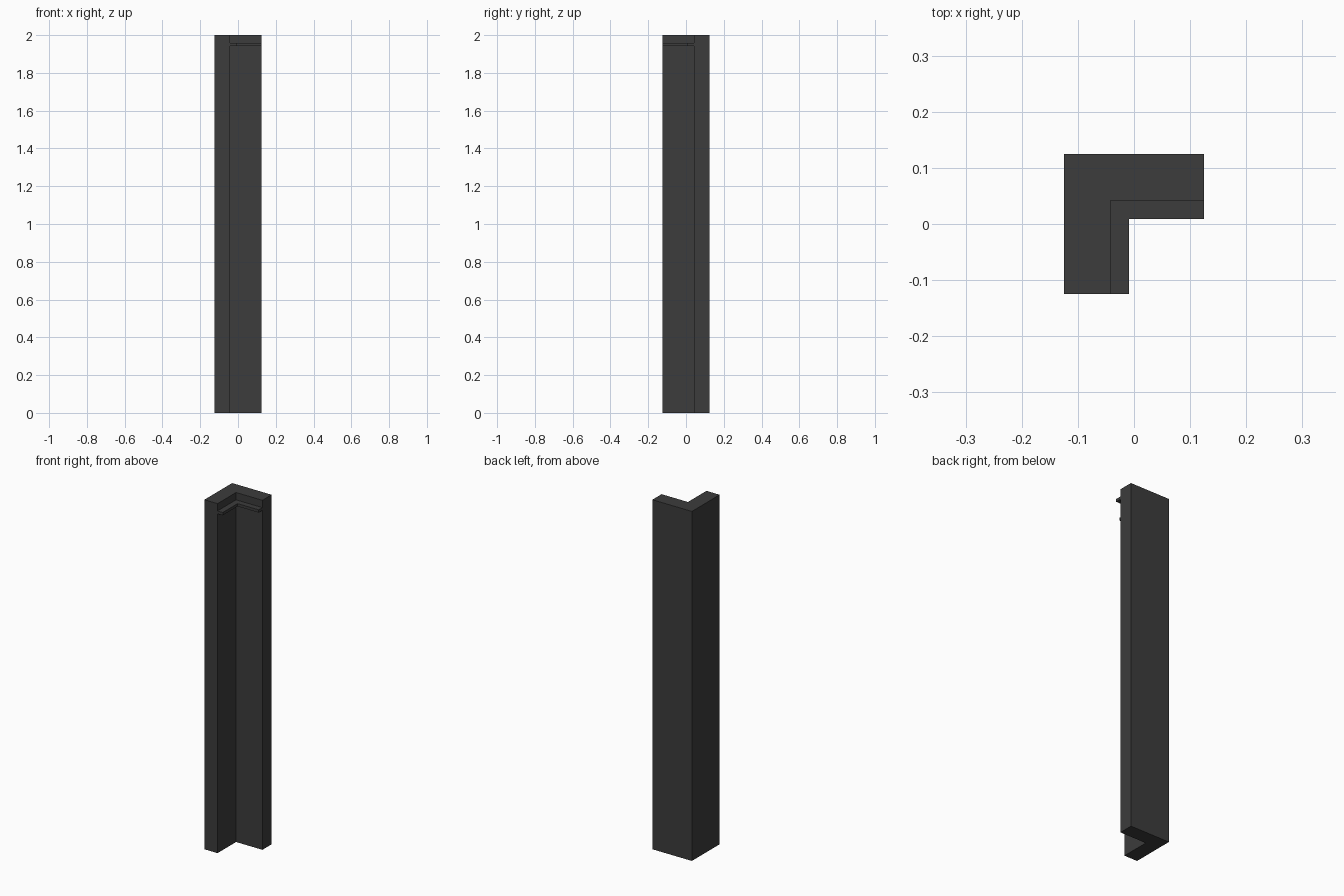
import bpy, bmesh

if "Cube" in bpy.data.objects:
    bpy.data.objects.remove(bpy.data.objects["Cube"])

H = 0.125          # half width of the footprint
INNER = 0.042      # inside faces of the two wall arms
LEDGE = 0.009      # front edges of the ledge

mat = bpy.data.materials.new("dark_grey")
mat.diffuse_color = (0.045, 0.045, 0.045, 1)
mat.use_nodes = True
mat.node_tree.nodes["Principled BSDF"].inputs["Base Color"].default_value = mat.diffuse_color


def l_prism(name, outer, inner, z0, z1):
    """Extrude an L profile whose arms run to x = H and y = -H."""
    pts = [(-outer, outer), (-outer, -H), (-inner, -H),
           (-inner, inner), (H, inner), (H, outer)]
    bm = bmesh.new()
    face = bm.faces.new([bm.verts.new((x, y, z0)) for x, y in pts])
    ext = bmesh.ops.extrude_face_region(bm, geom=[face], use_keep_orig=True)
    top = [v for v in ext["geom"] if isinstance(v, bmesh.types.BMVert)]
    bmesh.ops.translate(bm, verts=top, vec=(0, 0, z1 - z0))
    bmesh.ops.recalc_face_normals(bm, faces=bm.faces[:])
    mesh = bpy.data.meshes.new(name)
    bm.to_mesh(mesh)
    bm.free()
    mesh.materials.append(mat)
    obj = bpy.data.objects.new(name, mesh)
    bpy.context.collection.objects.link(obj)
    return obj


# Corner wall column
l_prism("corner_wall", H, INNER, 0, 2)
# Thin ledge along the inside faces near the top
l_prism("inner_ledge", INNER, LEDGE, 1.942, 1.958)
